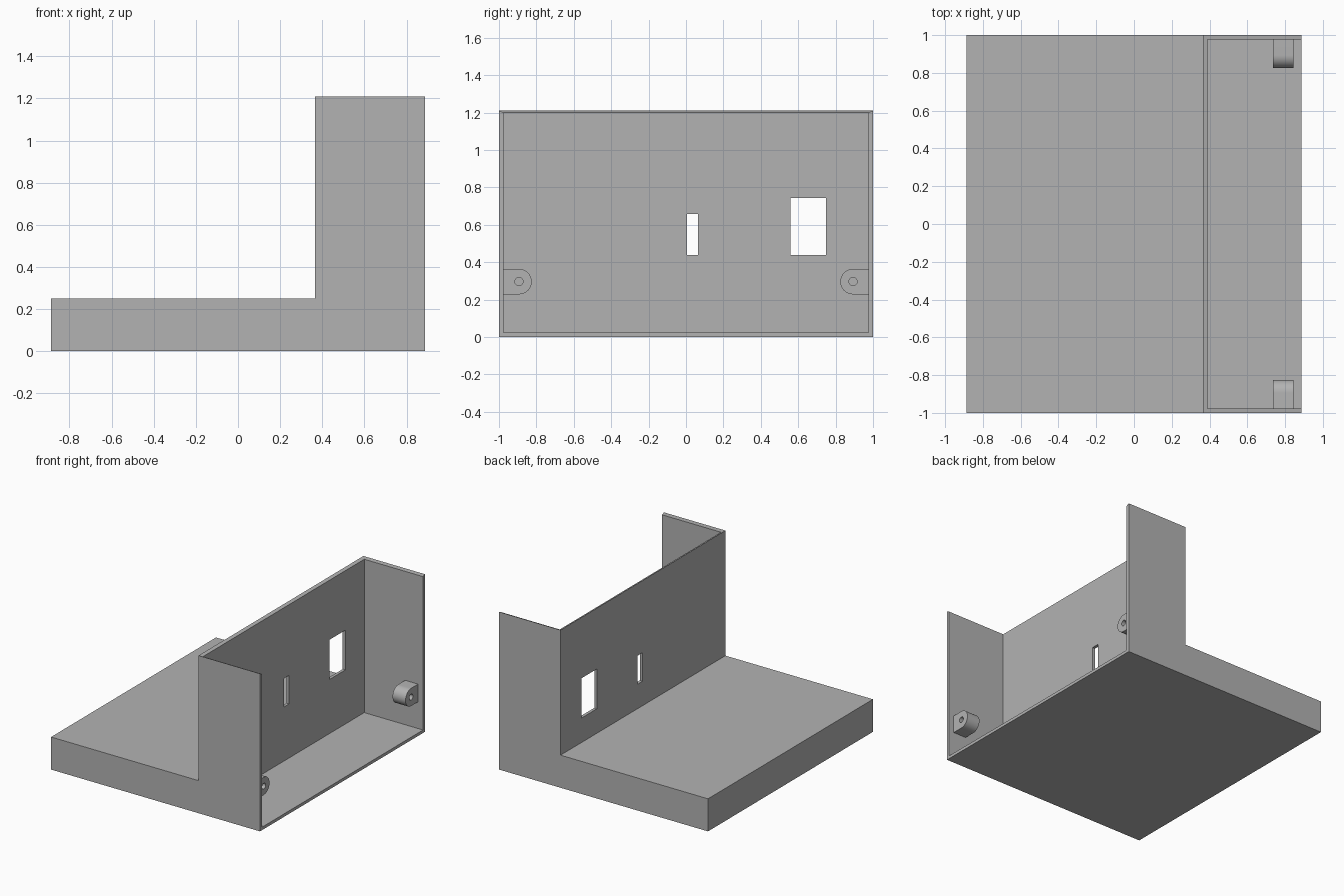
import bpy, bmesh, math

cube = bpy.data.objects.get("Cube")
if cube:
    bpy.data.objects.remove(cube, do_unlink=True)

grey = bpy.data.materials.new("plain grey")
grey.use_nodes = True
colour = (0.45, 0.45, 0.45, 1)
grey.diffuse_color = colour
grey.node_tree.nodes["Principled BSDF"].inputs["Base Color"].default_value = colour

HALF_X, HALF_Y, WALL = 0.887, 1.0, 0.023
WALL_X, BASE_Z, TOP_Z = 0.365, 0.25, 1.21


def prism(name, profile, offset):
    """Closed profile swept along an offset vector."""
    bm = bmesh.new()
    face = bm.faces.new([bm.verts.new(p) for p in profile])
    swept = bmesh.ops.extrude_face_region(bm, geom=[face])["geom"]
    verts = [v for v in swept if isinstance(v, bmesh.types.BMVert)]
    bmesh.ops.translate(bm, verts=verts, vec=offset)
    bmesh.ops.recalc_face_normals(bm, faces=bm.faces)
    mesh = bpy.data.meshes.new(name)
    bm.to_mesh(mesh)
    bm.free()
    mesh.materials.append(grey)
    obj = bpy.data.objects.new(name, mesh)
    bpy.context.collection.objects.link(obj)
    return obj


def box(name, x, y, z):
    base = [(x[0], y[0], z[0]), (x[1], y[0], z[0]), (x[1], y[1], z[0]), (x[0], y[1], z[0])]
    return prism(name, base, (0, 0, z[1] - z[0]))


def cut(target, cutter):
    mod = target.modifiers.new("cut", 'BOOLEAN')
    mod.operation = 'DIFFERENCE'
    mod.solver = 'EXACT'
    mod.object = cutter
    bpy.context.view_layer.objects.active = target
    bpy.ops.object.modifier_apply(modifier=mod.name)
    bpy.data.objects.remove(cutter, do_unlink=True)


# L-shaped body
outline = [(-HALF_X, 0), (HALF_X, 0), (HALF_X, TOP_Z), (WALL_X, TOP_Z),
           (WALL_X, BASE_Z), (-HALF_X, BASE_Z)]
housing = prism("housing", [(x, -HALF_Y, z) for x, z in outline], (0, 2 * HALF_Y, 0))

# Open compartment behind the upright panel
inner_y = HALF_Y - WALL
cut(housing, box("compartment_cutter", (WALL_X + WALL, 1.2), (-inner_y, inner_y), (WALL, 1.5)))

# Rim slopes slightly down towards the inside
for v in housing.data.vertices:
    if v.co.z > TOP_Z - 0.005 and abs(v.co.y) < HALF_Y - 0.01:
        v.co.z -= 0.01

# Slot and window through the upright panel
for y, z in (((0.005, 0.065), (0.438, 0.657)), ((0.558, 0.749), (0.438, 0.743))):
    cut(housing, box("opening_cutter", (0.3, 0.5), y, z))

# Rounded screw bosses on both side walls
CY, CZ, R, HOLE = 0.893, 0.296, 0.068, 0.022
for side, name in ((1, "back_boss"), (-1, "front_boss")):
    arc = [math.pi * (0.5 + i / 24) for i in range(25)]
    points = [(CY + R * math.cos(a), CZ + R * math.sin(a)) for a in arc]
    points += [(inner_y + 0.005, CZ - R), (inner_y + 0.005, CZ + R)]
    boss = prism(name, [(0.735, side * y, z) for y, z in points], (0.11, 0, 0))
    ring = [math.tau * i / 32 for i in range(32)]
    drill = prism("screw_hole_cutter",
                  [(0.7, side * CY + HOLE * math.cos(a), CZ + HOLE * math.sin(a)) for a in ring],
                  (0.2, 0, 0))
    cut(boss, drill)
    bpy.ops.object.select_all(action='DESELECT')
    boss.select_set(True)
    bpy.context.view_layer.objects.active = boss
    bpy.ops.object.shade_smooth_by_angle(angle=math.radians(30))
